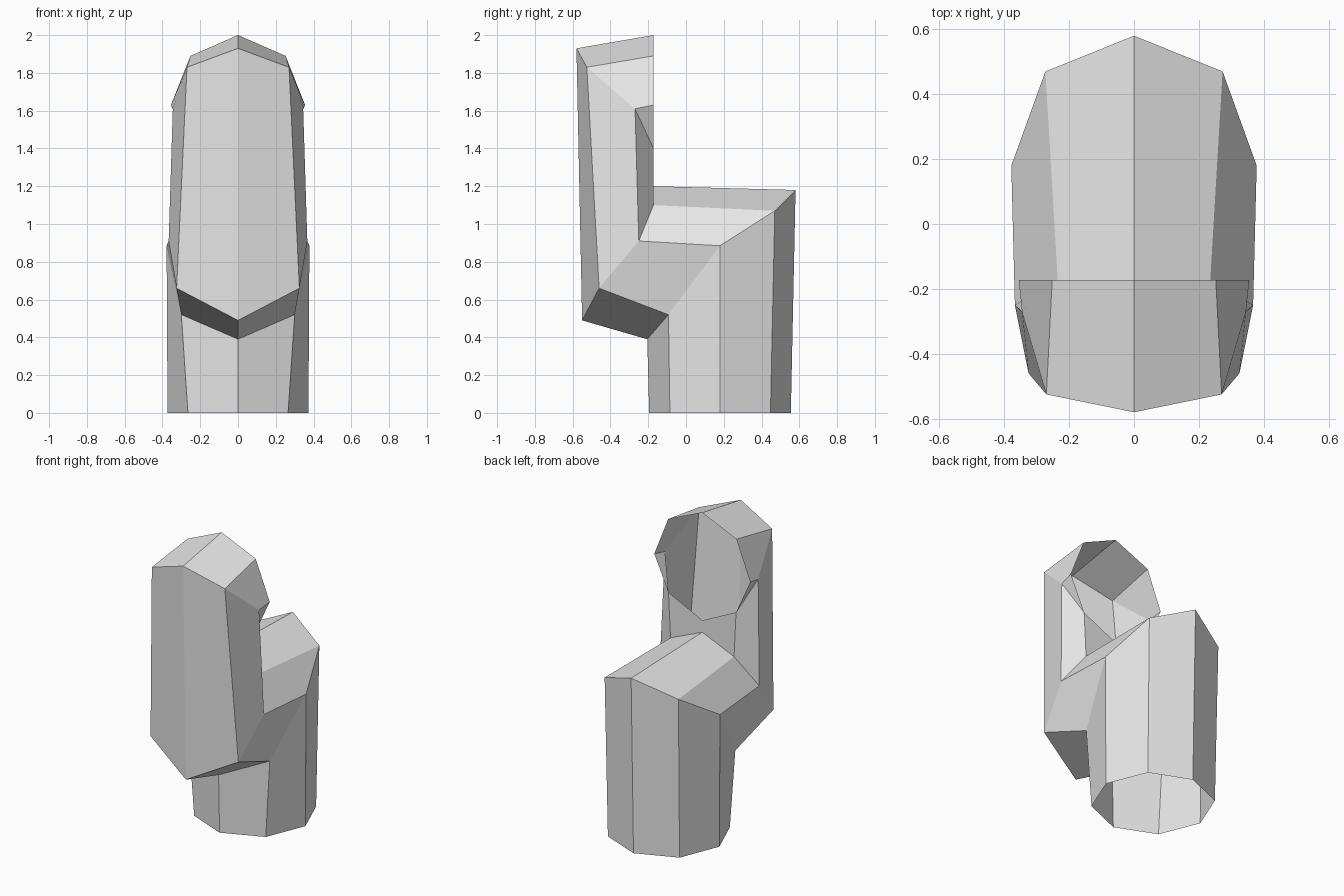
import bpy
import bmesh

if "Cube" in bpy.data.objects:
    bpy.data.objects.remove(bpy.data.objects["Cube"])

# One grey for the whole bent pipe
grey = bpy.data.materials.new("plain grey")
grey.diffuse_color = (0.8, 0.8, 0.8, 1.0)
grey.use_nodes = True
grey.node_tree.nodes["Principled BSDF"].inputs["Base Color"].default_value = grey.diffuse_color

# Right half of each eight-sided cross-section, from outer bend to inner bend
RINGS = [
    # open foot
    [(0, -.195, 0), (.265, -.085, 0), (.373, .18, 0), (.265, .447, 0), (0, .555, 0)],
    # lower elbow
    [(0, -.205, .39), (.30, -.093, .52), (.378, .18, .885), (.273, .47, 1.07), (0, .58, 1.18)],
    # upright elbow
    [(0, -.55, .49), (.325, -.46, .66), (.367, -.25, .91), (.235, -.172, 1.10), (0, -.172, 1.20)],
    # top elbow
    [(0, -.58, 1.93), (.27, -.525, 1.83), (.345, -.27, 1.61), (.25, -.172, 1.40), (0, -.172, 1.28)],
    # open mouth, sharing its lower edge with the top elbow
    [(0, -.172, 2.0), (.252, -.172, 1.89), (.355, -.172, 1.63), (.25, -.172, 1.40), (0, -.172, 1.28)],
]

bm = bmesh.new()
verts = {}


def vert(p):
    """Reuse a vertex when two rings meet at the same point."""
    if p not in verts:
        verts[p] = bm.verts.new(p)
    return verts[p]


# Bridge neighbouring rings
for low, high in zip(RINGS, RINGS[1:]):
    for i in range(4):
        corners = [vert(p) for p in (low[i], low[i + 1], high[i + 1], high[i])]
        unique = list(dict.fromkeys(corners))
        if len(unique) > 2:
            bm.faces.new(unique)

mesh = bpy.data.meshes.new("bent_pipe")
bm.to_mesh(mesh)
bm.free()
mesh.materials.append(grey)
pipe = bpy.data.objects.new("bent_pipe", mesh)
bpy.context.collection.objects.link(pipe)

# Left half
mirror = pipe.modifiers.new("mirror", 'MIRROR')
mirror.use_axis[0] = True
mirror.use_clip = True
